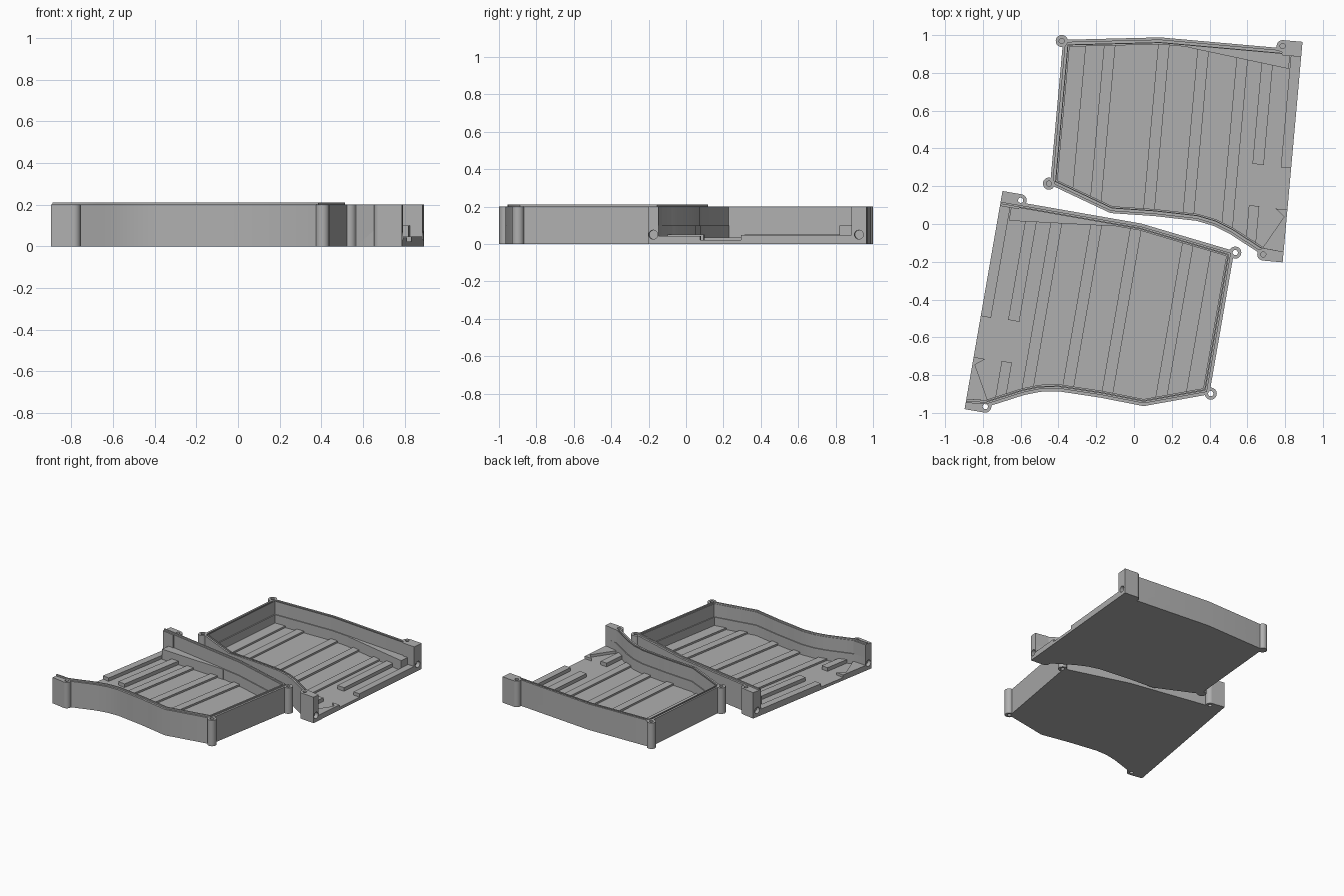
import bpy, bmesh, math
from mathutils import Vector

if "Cube" in bpy.data.objects:
    bpy.data.objects.remove(bpy.data.objects["Cube"], do_unlink=True)

grey = bpy.data.materials.new("plain_grey")
grey.use_nodes = True
grey.diffuse_color = (0.43, 0.43, 0.43, 1)
grey.node_tree.nodes["Principled BSDF"].inputs["Base Color"].default_value = grey.diffuse_color

# Inner wall line of one shell: u runs away from the open edge, v along it
INNER = [Vector(p) for p in (
    (0, .056), (.1, .066), (.2, .118), (.28, .16), (.37, .195), (.47, .215), (.7, .22),
    (.925, .215), (1.226, .325), (1.226, 1.036), (.75, 1.091), (0, 1.092))]
LOWER, UPPER = INNER[:9], INNER[9:][::-1]
WALL = 0.037
TOP = 0.2
BOSSES = [(.106, .032), (1.27, .304), (1.27, 1.062), (.103, 1.14)]
RIBS = [(.28, .34), (.49, .55), (.70, .76), (.985, 1.045), (1.14, 1.235)]


def offset(path, d):
    """Move an open path outward by d with mitred corners."""
    out = []
    for i, p in enumerate(path):
        ns = []
        for a, b in ((i - 1, i), (i, i + 1)):
            if a >= 0 and b < len(path):
                t = (path[b] - path[a]).normalized()
                ns.append(Vector((t.y, -t.x)))
        n = sum(ns, Vector((0, 0))).normalized()
        out.append(p + n * d / n.dot(ns[0]))
    out[0].x = out[-1].x = 0
    return out


def height_on(path, u):
    """v of a path at a given u."""
    for a, b in zip(path, path[1:]):
        if a.x <= u <= b.x:
            return a.y + (b.y - a.y) * (u - a.x) / (b.x - a.x)
    return path[-1].y


def circle(c, r, n=24):
    return [(c[0] + r * math.cos(2 * math.pi * i / n),
             c[1] + r * math.sin(2 * math.pi * i / n)) for i in range(n)]


class Shell:
    """Places local outlines of one half shell in the world."""

    def __init__(self, name, origin, v_dir, side):
        self.name, self.origin = name, Vector(origin)
        self.v = Vector(v_dir).normalized()
        self.u = Vector((self.v.y, -self.v.x)) * side
        self.parts = []

    def point(self, u, v, z):
        p = self.origin + self.u * u + self.v * v
        return Vector((p.x, p.y, z))

    def finish(self, bm, part):
        bmesh.ops.recalc_face_normals(bm, faces=bm.faces)
        mesh = bpy.data.meshes.new(f"{self.name}_{part}")
        bm.to_mesh(mesh)
        bm.free()
        mesh.materials.append(grey)
        ob = bpy.data.objects.new(mesh.name, mesh)
        bpy.context.collection.objects.link(ob)
        self.parts.append(ob)
        return ob

    def prism(self, part, outline, z0, z1):
        bm = bmesh.new()
        low = [bm.verts.new(self.point(p[0], p[1], z0)) for p in outline]
        high = [bm.verts.new(self.point(p[0], p[1], z1)) for p in outline]
        bm.faces.new(low)
        bm.faces.new(high)
        for i in range(len(low)):
            j = (i + 1) % len(low)
            bm.faces.new((low[i], low[j], high[j], high[i]))
        return self.finish(bm, part)

    def band(self, part, d0, d1, z0, z1):
        """Strip of wall between two offsets of the inner line."""
        self.prism(part, offset(INNER, d0) + offset(INNER, d1)[::-1], z0, z1)

    def side_pin(self, part, v, z, r, depth):
        """Cutter lying along u through the open edge."""
        bm = bmesh.new()
        rings = [[bm.verts.new(self.point(u, *p)) for p in circle((v, z), r)]
                 for u in (-.01, depth)]
        for ring in rings:
            bm.faces.new(ring)
        for i in range(len(rings[0])):
            j = (i + 1) % len(rings[0])
            bm.faces.new((rings[0][i], rings[0][j], rings[1][j], rings[1][i]))
        return self.finish(bm, part)


def build(shell, tongue):
    # Floor and walls
    rim = offset(INNER, WALL)
    shell.prism("floor", rim, 0, .022)
    shell.band("lower_wall", 0, WALL, .01, .1)
    if tongue:
        shell.band("upper_wall", .007, WALL, .095, TOP)
        shell.band("tongue", .011, .022, TOP - .01, TOP + .011)
    else:
        shell.band("upper_wall", .007, WALL, .095, TOP - .014)
        shell.band("inner_rim", .007, .012, TOP - .02, TOP)
        shell.band("outer_rim", .023, WALL, TOP - .02, TOP)

    # End blocks at the open edge and screw bosses
    shell.prism("low_end_block", [(0, 0), (.106, 0), (.106, .066), (0, .056)], 0, TOP)
    shell.prism("high_end_block", [(0, 1.092), (.103, 1.092), (.103, 1.172), (0, 1.172)], 0, TOP)
    for i, c in enumerate(BOSSES):
        shell.prism(f"boss_{i}", circle(c, .032), 0, TOP)

    # Floor ribs reaching from wall to wall
    for i, (a, b) in enumerate(RIBS):
        ends = [(u, height_on(path, u) + s) for path, s, us in
                ((LOWER, -.01, (a, b)), (UPPER, .01, (b, a))) for u in us]
        shell.prism(f"rib_{i}", ends, .01, .036)

    # Raised bars, edge strip and ledge near the open edge
    shell.prism("long_bar", [(.146, .505), (.206, .505), (.206, 1.06), (.146, 1.06)], .01, .05)
    shell.prism("short_bar", [(.15, .09), (.205, .11), (.205, .285), (.15, .285)], .01, .05)
    shell.prism("edge_strip", [(0, .5), (.055, .5), (.055, 1.1), (0, 1.1)], .01, .048)
    shell.prism("edge_wedge", [(0, .05), (.112, .068), (.014, .241), (.063, .28), (0, .28)], .01, .042)
    shell.prism("wall_ledge", [(.06, 1.1), (.06, 1.023), (.6, 1.088), (.6, 1.1)], .01, .1)

    # Screw holes and round sockets
    solids = list(shell.parts)
    cutters = [shell.prism("hole_cutter", circle(c, .014, 16), -.02 if tongue else .1, .25)
               for c in BOSSES]
    cutters += [shell.side_pin("socket_cutter", v, .05, .024, .03) for v in (.028, 1.132)]
    for ob in solids:
        if not any(k in ob.name for k in ("boss", "block", "floor", "wall", "rim")):
            continue
        for c in cutters:
            mod = ob.modifiers.new("hole", "BOOLEAN")
            mod.operation, mod.solver, mod.object = "DIFFERENCE", "EXACT", c
        bpy.context.view_layer.update()
        cut = bpy.data.meshes.new_from_object(
            ob.evaluated_get(bpy.context.evaluated_depsgraph_get()))
        ob.modifiers.clear()
        ob.data = cut
    for c in cutters:
        bpy.data.objects.remove(c, do_unlink=True)

    # Smooth the gentle bends, keep edges sharp
    bpy.ops.object.select_all(action="DESELECT")
    for ob in solids:
        ob.select_set(True)
    bpy.context.view_layer.objects.active = solids[0]
    bpy.ops.object.shade_smooth_by_angle(angle=math.radians(30))


build(Shell("front_shell", (-.897, -.98), (.2, 1.15), 1), True)
build(Shell("back_shell", (.787, -.203), (.105, 1.165), -1), False)
